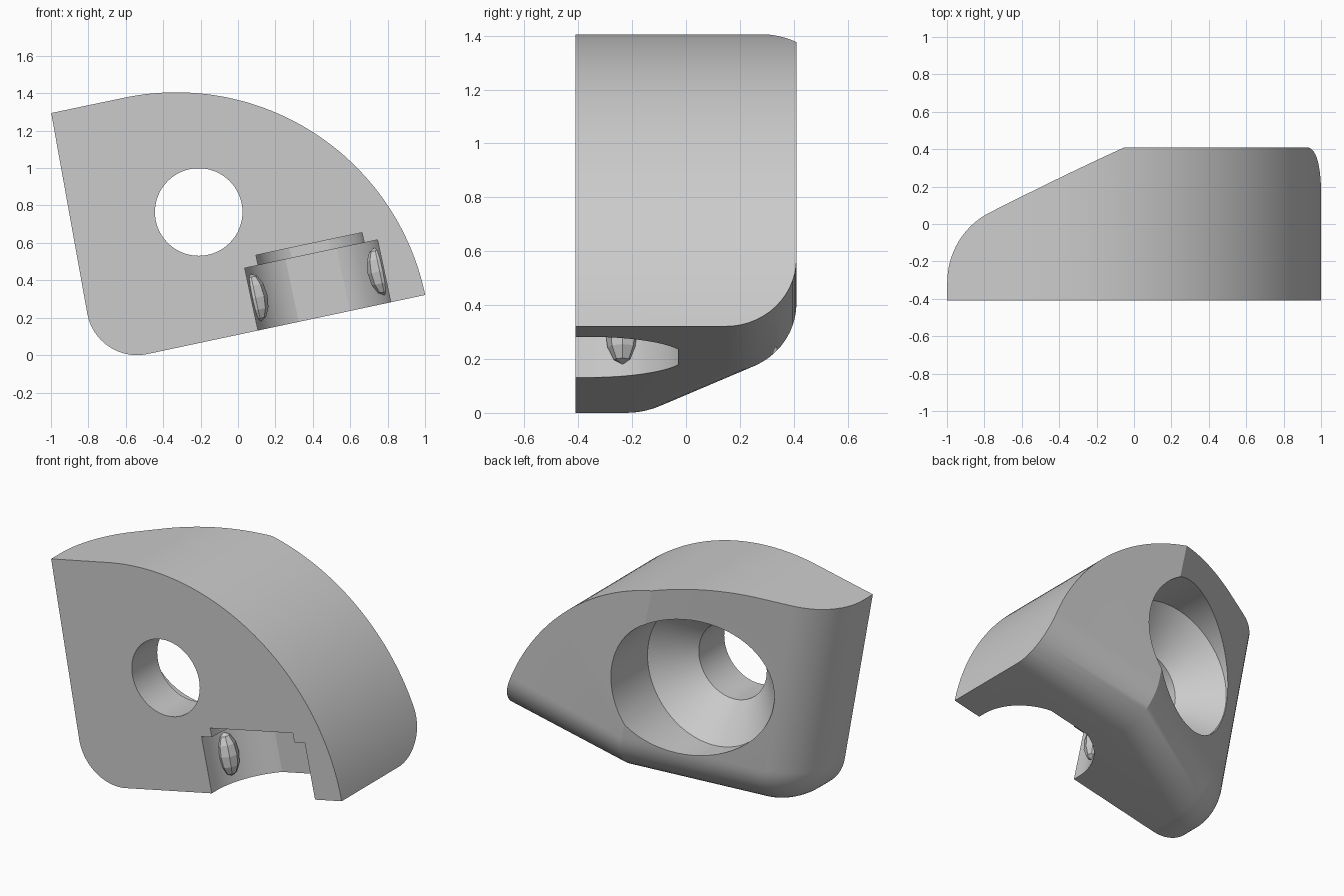
import bpy, bmesh
from math import sin, cos, radians, sqrt, asin
from mathutils import Vector as V

cube = bpy.data.objects.get("Cube")
if cube:
    bpy.data.objects.remove(cube, do_unlink=True)

grey = bpy.data.materials.new("light grey")
grey.use_nodes = True
grey.diffuse_color = (0.6, 0.6, 0.6, 1)
grey.node_tree.nodes["Principled BSDF"].inputs["Base Color"].default_value = (0.6, 0.6, 0.6, 1)

FRONT, BACK = -0.41, 0.41
TILT = radians(12)
U = V((cos(TILT), 0, sin(TILT)))      # along the sloping base
W = V((-sin(TILT), 0, cos(TILT)))     # square to the base
Y = V((0, 1, 0))


def make(name, bm):
    bmesh.ops.recalc_face_normals(bm, faces=bm.faces)
    mesh = bpy.data.meshes.new(name)
    bm.to_mesh(mesh)
    bm.free()
    mesh.materials.append(grey)
    ob = bpy.data.objects.new(name, mesh)
    bpy.context.collection.objects.link(ob)
    return ob


def loft(name, rings):
    """Closed solid through rings of equal length."""
    bm = bmesh.new()
    rows = [[bm.verts.new(p) for p in ring] for ring in rings]
    n = len(rows[0])
    for a, b in zip(rows, rows[1:]):
        for i in range(n):
            j = (i + 1) % n
            bm.faces.new((a[i], a[j], b[j], b[i]))
    bm.faces.new(rows[0])
    bm.faces.new(rows[-1])
    return make(name, bm)


def arc(radius, start, end, steps):
    for i in range(steps + 1):
        a = radians(start + (end - start) * i / steps)
        yield radius * cos(a), radius * sin(a)


def boolean(target, cutter, operation):
    mod = target.modifiers.new("cut", 'BOOLEAN')
    mod.operation, mod.solver, mod.object = operation, 'EXACT', cutter
    bpy.context.view_layer.objects.active = target
    bpy.ops.object.modifier_apply(modifier=mod.name)
    bpy.data.objects.remove(cutter, do_unlink=True)


# Block: left wall, round corner and base, with a rounded back edge
RIDGE = V((-0.05, 0, 1.37))
SLOPE, FILLET, STEPS = 0.49, 0.26, 14
corner = V((-0.54, 0, 0.27))
outline = [(corner + V((x, 0, z)), V((-x, 0, -z)).normalized())
           for x, z in arc(0.27, 190.2, 282, 24)]
wall_start, wall_n = outline[0]
base_start, base_n = outline[-1]
outline.insert(0, (wall_start + 1.6 * V((-wall_n.z, 0, wall_n.x)), wall_n))
to_ridge = (RIDGE - base_start).dot(U)
outline += [(base_start + to_ridge * U, base_n), (base_start + 1.9 * U, base_n)]

bm = bmesh.new()
columns = []
for p, n in outline:
    s = (p - RIDGE).dot(U)
    c = p + Y * (BACK + SLOPE * min(0, s))
    t = (n + Y * (SLOPE * n.dot(U) if s < -1e-4 else 0)).normalized()
    a, b = c - FILLET * Y, c + FILLET * t
    w = cos(Y.angle(t) / 2)
    col = [bm.verts.new(p + Y * FRONT)]
    for i in range(STEPS + 1):
        k = i / STEPS
        f, g, h = (1 - k) ** 2, 2 * w * k * (1 - k), k * k
        col.append(bm.verts.new((a * f + c * g + b * h) / (f + g + h)))
    columns.append(col)
for a, b in zip(columns, columns[1:]):
    for i in range(STEPS + 1):
        bm.faces.new((a[i], a[i + 1], b[i + 1], b[i]))
ridge_top = bm.verts.new(RIDGE + 0.4 * W + Y * BACK)
top_front = bm.verts.new((1.4, FRONT, 1.8))
top_back = bm.verts.new((1.4, BACK, 1.8))
bm.faces.new([c[0] for c in columns] + [top_front])
bm.faces.new([c[-1] for c in columns[:-1]] + [ridge_top])
bm.faces.new((columns[-2][-1], columns[-1][-1], top_back, ridge_top))
bm.faces.new(columns[0] + [ridge_top, top_back, top_front])
bm.faces.new(columns[-1] + [top_back, top_front])
body = make("mount_body", bm)

# Domed top
dome = [(-1.3, -0.3), (-1.3, 1.231)]
dome += [(x - 0.33, z + 0.046) for x, z in arc(1.359, 102, -5, 72)]
dome += [(1.03, -0.3)]
boolean(body, loft("dome_cutter", [[V((x, y, z)) for x, z in dome] for y in (-0.7, 0.7)]),
        'INTERSECT')

# Through hole, cone and wide counterbore
steps = [(-0.6, 0.234), (-0.16, 0.234), (0.05, 0.44), (0.7, 0.44)]
hole = loft("hole_cutter", [[V((x - 0.21, y, z + 0.765)) for x, z in list(arc(r, 0, 360, 64))[:-1]]
                            for y, r in steps])
boolean(body, hole, 'DIFFERENCE')

# Stepped round recess in the base, flat at its back
slot = V((0.46, 0, 0.216))
slot_y = -0.365


def recess(radius, depth, low, high):
    a = 90 - asin(sqrt(radius ** 2 - depth ** 2) / radius) * 57.2958
    pts = list(arc(radius, 0, a, 20)) + list(arc(radius, 180 - a, 180, 20))
    pts += [(-radius, -0.4), (radius, -0.4)]
    cutter = loft("recess_cutter", [[slot + U * x + Y * (y + slot_y) + W * h for x, y in pts]
                                    for h in (low, high)])
    boolean(body, cutter, 'DIFFERENCE')


recess(0.363, 0.335, -0.3, 0.332)
recess(0.29, 0.27, 0.2, 0.387)

bpy.ops.object.select_all(action='DESELECT')
body.select_set(True)
bpy.context.view_layer.objects.active = body
bpy.ops.object.shade_smooth_by_angle(angle=radians(20))

# Faceted snap bumps on the recess walls
for side, label in ((-1, "right"), (1, "left")):
    bm = bmesh.new()
    bmesh.ops.create_uvsphere(bm, u_segments=8, v_segments=6, radius=1)
    centre = slot + U * side * 0.339 + Y * -0.235 + W * 0.165
    for v in bm.verts:
        v.co = centre + U * v.co.x * 0.065 + Y * v.co.y * 0.065 + W * v.co.z * 0.13
    make(label + "_snap_bump", bm)
